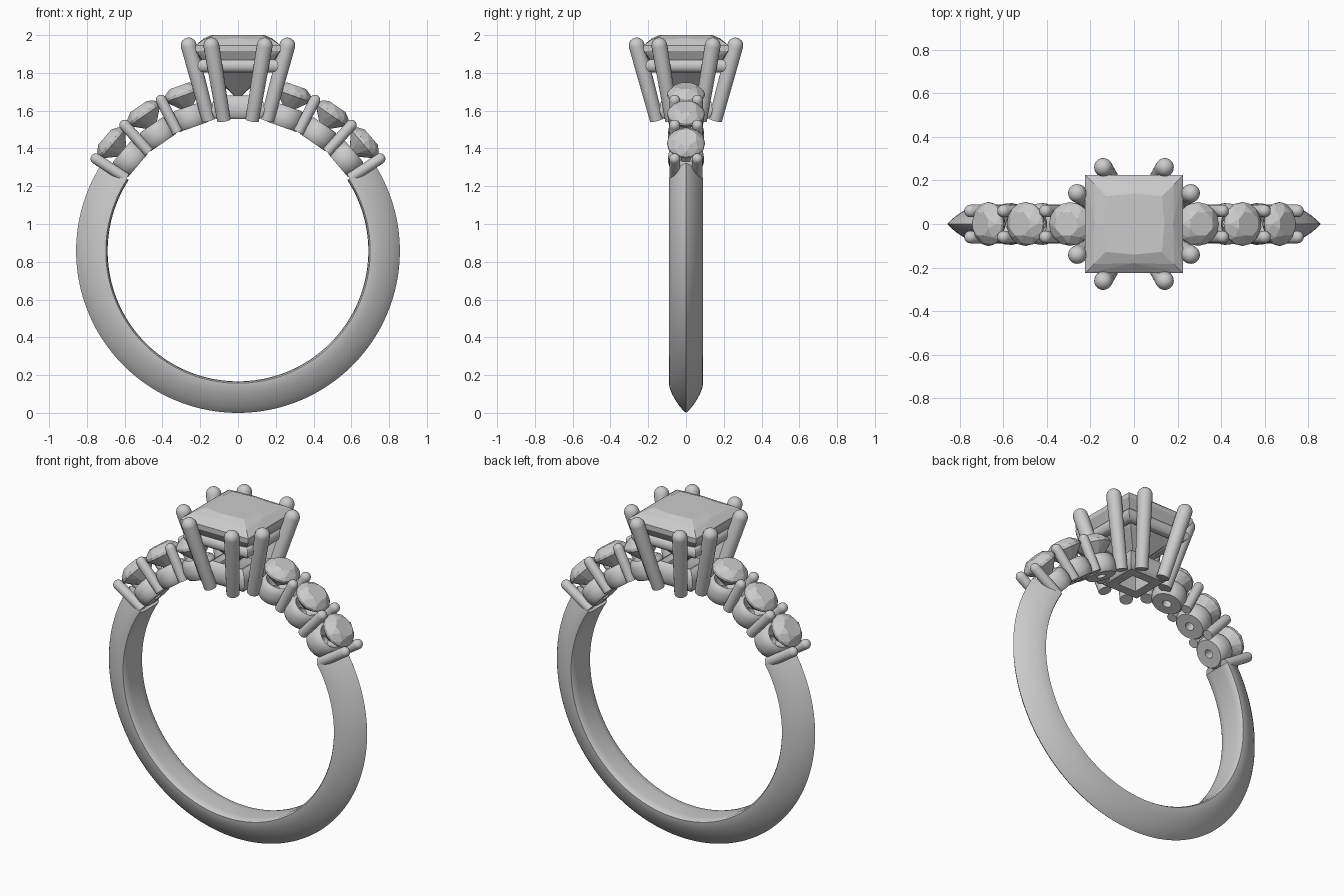
import bpy, bmesh
from math import pi, sin, cos, radians, sqrt
from mathutils import Vector, Matrix

if "Cube" in bpy.data.objects:
    bpy.data.objects.remove(bpy.data.objects["Cube"])

CZ = 0.857          # ring centre height
STONE_ANGLES = (40.5, 55.5, 70.5)
PRONG_ANGLES = (33, 48, 63)


def finish(bm, name, mat=None, smooth=True):
    bmesh.ops.remove_doubles(bm, verts=bm.verts, dist=1e-5)
    bmesh.ops.recalc_face_normals(bm, faces=bm.faces)
    if mat:
        bm.transform(mat)
    me = bpy.data.meshes.new(name)
    bm.to_mesh(me)
    bm.free()
    ob = bpy.data.objects.new(name, me)
    bpy.context.collection.objects.link(ob)
    if smooth:
        bpy.ops.object.select_all(action='DESELECT')
        ob.select_set(True)
        bpy.context.view_layer.objects.active = ob
        bpy.ops.object.shade_smooth_by_angle(angle=radians(38))
    return ob


def lathe(name, profile, segs, mat=None, closed=False, start=0.0, sweep=2 * pi):
    """Revolve (radius, height) points about local z."""
    bm = bmesh.new()
    full = abs(sweep - 2 * pi) < 1e-6
    rings = []
    for i in range(segs if full else segs + 1):
        a = start + sweep * i / segs
        rings.append([bm.verts.new((r * cos(a), r * sin(a), h)) for r, h in profile])
    n = len(profile)
    for i in range(segs):
        A, B = rings[i], rings[(i + 1) % len(rings)]
        for j in range(n if closed else n - 1):
            k = (j + 1) % n
            bm.faces.new((A[j], B[j], B[k], A[k]))
    if not full:
        bm.faces.new(rings[0])
        bm.faces.new(rings[-1])
    return finish(bm, name, mat)


def square(name, profile, closed=False):
    """Four-sided revolve; profile radius is the half width of the square."""
    return lathe(name, [(r * sqrt(2), h) for r, h in profile], 4, None, closed, pi / 4)


def rod(name, p0, p1, r0, r1):
    """Tapered rod with a flat foot and a domed tip."""
    p0, p1 = Vector(p0), Vector(p1)
    d = p1 - p0
    L = d.length
    prof = [(0, 0), (r0, 0), (r1, L - r1)]
    prof += [(r1 * cos(t * pi / 10), L - r1 + r1 * sin(t * pi / 10)) for t in range(1, 5)]
    prof.append((0, L))
    mat = Matrix.Translation(p0) @ Vector((0, 0, 1)).rotation_difference(d).to_matrix().to_4x4()
    return lathe(name, prof, 20, mat)


def hull(name, pts, mat=None):
    bm = bmesh.new()
    for p in pts:
        bm.verts.new(p)
    bmesh.ops.convex_hull(bm, input=bm.verts)
    return finish(bm, name, mat, smooth=False)


def circle(r, h, n, off=0.0):
    return [(r * cos(2 * pi * (i + off) / n), r * sin(2 * pi * (i + off) / n), h) for i in range(n)]


def radial(ang, side):
    """Local z points outward from the ring centre at this angle."""
    return Matrix.Translation((0, 0, CZ)) @ Matrix.Rotation(side * radians(90 - ang), 4, 'Y')


# Shank: knife-edge band, open under the stones
half = [(0.857, 0.0), (0.845, 0.014), (0.82, 0.036), (0.79, 0.056), (0.755, 0.075),
        (0.72, 0.088), (0.70, 0.09), (0.693, 0.08), (0.69, 0.045)]
section = half + [(0.69, 0.0)] + [(r, -y) for r, y in reversed(half[1:])]
stand = Matrix.Translation((0, 0, CZ)) @ Matrix.Rotation(pi / 2, 4, 'X')
lathe("shank", section, 120, stand, True, radians(147), radians(246))

# Shoulder stones, their cups and paired prongs
cup = [(0.025, 0.697), (0.08, 0.697), (0.09, 0.71), (0.096, 0.74), (0.094, 0.775),
       (0.085, 0.8), (0.07, 0.81), (0.025, 0.755)]
brilliant = (circle(0.058, 0.928, 8, 0.5) + circle(0.086, 0.907, 8) + circle(0.1, 0.887, 16)
             + circle(0.1, 0.872, 16) + circle(0.058, 0.828, 8, 0.5) + [(0, 0, 0.775)])
for side, tag in ((1, "right"), (-1, "left")):
    for n, ang in enumerate(STONE_ANGLES):
        m = radial(ang, side)
        lathe(f"{tag}_cup_{n}", cup, 32, m, True)
        hull(f"{tag}_stone_{n}", brilliant, m)
    for n, ang in enumerate(PRONG_ANGLES):
        m = radial(ang, side)
        for y in (-0.06, 0.06):
            rod(f"{tag}_prong_{n}", m @ Vector((0, y, 0.705)), m @ Vector((0, y, 0.925)), 0.028, 0.029)

# Head base: square rounded collar
square("head_base", [(0.06, 1.555), (0.115, 1.555), (0.132, 1.57), (0.14, 1.6), (0.138, 1.635),
                     (0.125, 1.665), (0.1, 1.68), (0.07, 1.665), (0.06, 1.62)], True)

# Upper gallery rail
square("head_rail", [(0.178 + 0.036 * cos(t * pi / 8), 1.838 + 0.036 * sin(t * pi / 8))
                     for t in range(16)], True)

# Eight splayed head prongs, two along each side
for sx in (-1, 1):
    for sy in (-1, 1):
        rod("head_prong_y", (sx * 0.075, sy * 0.155, 1.55), (sx * 0.148, sy * 0.272, 1.985), 0.036, 0.042)
        rod("head_prong_x", (sx * 0.155, sy * 0.075, 1.55), (sx * 0.272, sy * 0.148, 1.985), 0.036, 0.042)


# Square centre stone
def corners(h, z):
    return [(x * h, y * h, z) for x in (-1, 1) for y in (-1, 1)]


def mids(h, z):
    return [(h, 0, z), (-h, 0, z), (0, h, z), (0, -h, z)]


hull("centre_stone", corners(0.128, 2.0) + mids(0.14, 2.0) + corners(0.185, 1.974) + mids(0.18, 1.983)
     + corners(0.226, 1.945) + corners(0.226, 1.917) + corners(0.135, 1.8) + mids(0.16, 1.81)
     + [(0, 0, 1.66)])
